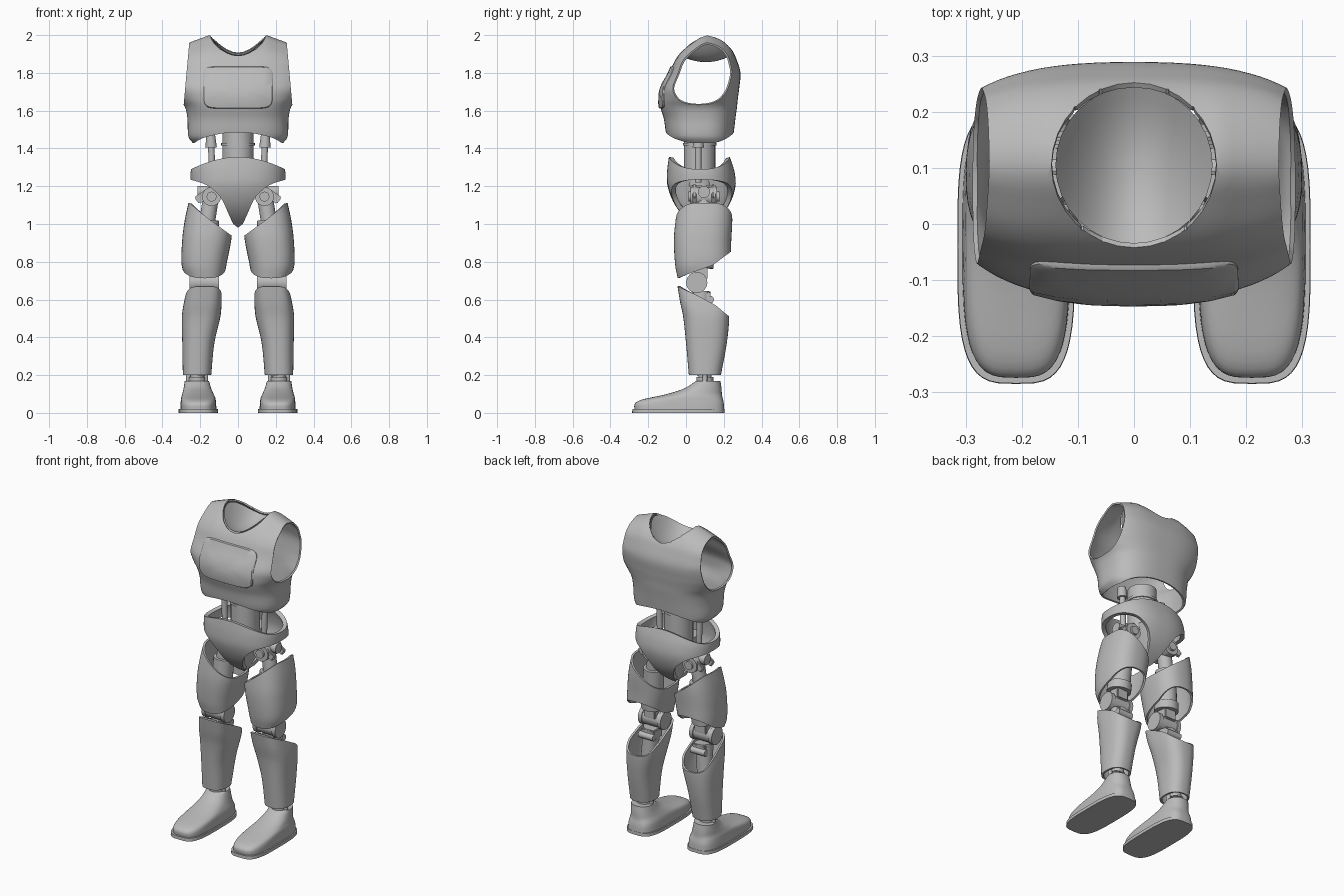
import bpy, bmesh, math
from mathutils import Vector, Matrix

cube = bpy.data.objects.get("Cube")
if cube:
    bpy.data.objects.remove(cube, do_unlink=True)

grey = bpy.data.materials.new("plain_grey")
grey.use_nodes = True
grey.diffuse_color = (0.5, 0.5, 0.5, 1)
grey.node_tree.nodes["Principled BSDF"].inputs["Base Color"].default_value = (0.5, 0.5, 0.5, 1)


def add(name, bm):
    mesh = bpy.data.meshes.new(name)
    bm.to_mesh(mesh)
    bm.free()
    mesh.materials.append(grey)
    ob = bpy.data.objects.new(name, mesh)
    bpy.context.collection.objects.link(ob)
    return ob


def thicken(ob, thick):
    mod = ob.modifiers.new("thickness", 'SOLIDIFY')
    mod.thickness, mod.offset = thick, -1


def finish(ob, angle=35):
    """Apply the modifiers, then smooth all but the sharp edges."""
    graph = bpy.context.evaluated_depsgraph_get()
    mesh = bpy.data.meshes.new_from_object(ob.evaluated_get(graph))
    ob.modifiers.clear()
    ob.data = mesh
    bpy.ops.object.select_all(action='DESELECT')
    ob.select_set(True)
    bpy.context.view_layer.objects.active = ob
    bpy.ops.object.shade_smooth_by_angle(angle=math.radians(angle))
    return ob


def sample(rows, z):
    """Cubic interpolation of section rows (z, x, y, half_x, half_y, squareness)."""
    z = min(max(z, rows[0][0]), rows[-1][0])
    i = next(k for k in range(len(rows) - 1) if z <= rows[k + 1][0])
    a, b = rows[i], rows[i + 1]
    before, after = rows[max(i - 1, 0)], rows[min(i + 2, len(rows) - 1)]
    h = b[0] - a[0]
    t = (z - a[0]) / h
    out = []
    for k in range(1, len(a)):
        ma = (b[k] - before[k]) / (b[0] - before[0]) * h
        mb = (after[k] - a[k]) / (after[0] - a[0]) * h
        out.append((2*t**3 - 3*t**2 + 1) * a[k] + (t**3 - 2*t**2 + t) * ma
                   + (3*t**2 - 2*t**3) * b[k] + (t**3 - t**2) * mb)
    return out


def section_point(rows, z, angle, side=1):
    x, y, hx, hy, n = sample(rows, z)
    c, s = math.cos(angle), math.sin(angle)
    return Vector((side * x + hx * math.copysign(abs(c) ** (2 / n), c),
                   y + hy * math.copysign(abs(s) ** (2 / n), s), z))


def shell(name, rows, top=None, bottom=None, side=1, thick=0.012, cols=48, steps=16,
          caps=False, adjust=None):
    """Loft sections upward, with the rims following top(x, y) and bottom(x, y)."""
    bm = bmesh.new()
    grid = []
    for i in range(cols):
        ang = math.tau * i / cols
        lo, hi = (section_point(rows, r[0], ang, side) for r in (rows[0], rows[-1]))
        zb = bottom(abs(lo.x), lo.y) if bottom else lo.z
        zt = top(abs(hi.x), hi.y) if top else hi.z
        col = []
        for j in range(steps + 1):
            p = section_point(rows, zb + (zt - zb) * j / steps, ang, side)
            col.append(bm.verts.new(adjust(p) if adjust else p))
        grid.append(col)
    for i in range(cols):
        a, b = grid[i], grid[(i + 1) % cols]
        for j in range(steps):
            bm.faces.new((a[j], b[j], b[j + 1], a[j + 1]))
    if caps:
        bm.faces.new([c[0] for c in reversed(grid)])
        if rows[-1][4] > 0:
            bm.faces.new([c[-1] for c in grid])
    bmesh.ops.remove_doubles(bm, verts=bm.verts, dist=0.0005)
    ob = add(name, bm)
    if thick:
        thicken(ob, thick)
    return ob


def rod(name, p, q, r, r2=None, sides=24):
    p, q = Vector(p), Vector(q)
    bm = bmesh.new()
    place = Matrix.Translation((p + q) / 2) @ (q - p).to_track_quat('Z', 'Y').to_matrix().to_4x4()
    bmesh.ops.create_cone(bm, cap_ends=True, segments=sides, radius1=r,
                          radius2=r if r2 is None else r2, depth=(q - p).length, matrix=place)
    return finish(add(name, bm))


def block(name, centre, size, tilt=0):
    bm = bmesh.new()
    place = Matrix.Translation(centre) @ Matrix.Rotation(tilt, 4, 'Y') @ Matrix.Diagonal((*size, 1))
    bmesh.ops.create_cube(bm, size=1, matrix=place)
    bmesh.ops.bevel(bm, geom=bm.edges[:], offset=0.006, segments=2, affect='EDGES')
    return finish(add(name, bm))


def blend(v, a, b, za, zb):
    return za + (zb - za) * min(max((v - a) / (b - a), 0), 1)


def disc(name, rings):
    """Surface from nested rings of points, closed at the innermost one."""
    bm = bmesh.new()
    loops = [[bm.verts.new(p) for p in ring] for ring in rings]
    bm.faces.new(loops[0])
    for a, b in zip(loops, loops[1:]):
        for i in range(len(a)):
            k = (i + 1) % len(a)
            bm.faces.new((a[i], b[i], b[k], a[k]))
    bmesh.ops.recalc_face_normals(bm, faces=bm.faces)
    return finish(add(name, bm))


# Torso: a closed body with a neck opening, hollowed and sliced flat at the arms
TORSO = [(1.43, 0, .085, .24, .16, 2.6), (1.46, 0, .075, .262, .175, 2.6),
         (1.56, 0, .072, .268, .19, 2.6), (1.62, 0, .067, .281, .203, 2.6),
         (1.66, 0, .068, .31, .206, 2.6), (1.72, 0, .076, .343, .206, 2.6),
         (1.8, 0, .1, .352, .188, 2.6), (1.87, 0, .106, .345, .162, 2.8),
         (1.92, 0, .114, .33, .13, 3.2), (1.968, 0, .121, .31, .075, 4),
         (1.99, 0, .115, .3, .034, 5), (2, 0, .112, .3, 0, 5)]
NECK_Y, NECK_R = .105, .147


def droop(p):
    fall = max(0, abs(p.x) - .15) / .11 * max(0, p.z - 1.8) / .2
    return Vector((p.x, p.y, p.z - .04 * fall))


torso = shell("torso", TORSO, steps=48, cols=96, thick=0, caps=True, adjust=droop,
              bottom=lambda x, y: 1.43 + .055 * max(0, 1 - (x / .23) ** 2))
neck = rod("neck_cutter", (0, NECK_Y, 1.7), (0, NECK_Y, 2.2), NECK_R, sides=32)
neck.hide_render = True
mod = torso.modifiers.new("neck_opening", 'BOOLEAN')
mod.operation, mod.object, mod.solver = 'DIFFERENCE', neck, 'EXACT'
finish(torso)
bpy.data.objects.remove(neck, do_unlink=True)


def unwanted(f):
    """True for faces left by the neck cutter and for the bottom cap."""
    c = f.calc_center_median()
    in_neck = c.z > 1.65 and math.hypot(c.x, c.y - NECK_Y) < NECK_R + .0005
    return in_neck or (c.z < 1.5 and f.normal.z < -.85)


bm = bmesh.new()
bm.from_mesh(torso.data)
bm.normal_update()
bmesh.ops.delete(bm, geom=[f for f in bm.faces if unwanted(f)], context='FACES')
for s in (1, -1):
    bmesh.ops.bisect_plane(bm, geom=bm.verts[:] + bm.edges[:] + bm.faces[:], clear_outer=True,
                           plane_co=(s * .258, 0, 1.96), plane_no=(s, 0, .09))
bm.to_mesh(torso.data)
bm.free()
thicken(torso, .01)
finish(torso)

# Shallow neck socket hanging from the neck opening
socket = []
for r in (.1, .25, .4, .55, .7, .85, 1):
    ring = []
    for i in range(32):
        a = math.tau * i / 32
        rim = 1.895 + .09 * math.cos(a) ** 2
        ring.append((.14 * r * math.cos(a), NECK_Y + .14 * r * math.sin(a), 1.857 + (rim - 1.857) * r * r))
    socket.append(ring)
disc("neck_socket", socket)

# Raised chest panel that follows the torso front
panel = []
for scale, lift in ((.25, .009), (.5, .009), (.75, .009), (.97, .009), (1, .004), (1, -.006)):
    ring = []
    for i in range(56):
        a = math.tau * i / 56
        c, s = math.cos(a), math.sin(a)
        x = .186 * scale * math.copysign(abs(c) ** .3, c)
        z = 1.723 + .112 * scale * math.copysign(abs(s) ** .3, s)
        _, yc, hx, hy, n = sample(TORSO, z)
        ring.append((x, yc - hy * (1 - (abs(x) / hx) ** n) ** (1 / n) - lift, z))
    panel.append(ring)
disc("chest_panel", panel)

# Waist column with a collar
rod("waist", (0, .072, 1.2), (0, .072, 1.5), .083, sides=32)
rod("waist_collar", (0, .072, 1.415), (0, .072, 1.43), .089, sides=32)

# Pelvis: a band whose front and back taper down to the crotch
PELVIS = [(.98, 0, .085, .25, .02, 2.4), (1.03, 0, .085, .25, .085, 2.4),
          (1.1, 0, .085, .25, .143, 2.4), (1.2, 0, .082, .25, .18, 2.4),
          (1.28, 0, .078, .25, .178, 2.4), (1.36, 0, .07, .235, .16, 2.4)]
EDGE = [(0, .98), (.025, 1), (.085, 1.13), (.13, 1.18), (.175, 1.21), (.25, 1.235)]
GUSSET = [(.99, 0, .085, .012, .02, 3), (1.1, 0, .085, .04, .125, 3), (1.24, 0, .08, .07, .16, 3)]
finish(shell("pelvis", PELVIS, thick=.025, cols=96,
             top=lambda x, y: 1.29 + .065 * max(0, 1 - (x / .235) ** 2),
             bottom=lambda x, y: sample(EDGE, x)[0]), 50)
finish(shell("pelvis_gusset", GUSSET, thick=0, caps=True, steps=8))

THIGH = [(.71, .175, .085, .1, .128, 2.5), (.78, .18, .088, .118, .145, 2.5),
         (.92, .165, .088, .13, .152, 2.5), (1.02, .155, .095, .127, .15, 2.5),
         (1.11, .145, .1, .118, .142, 2.5)]
SHIN = [(.2, .217, .1, .075, .085, 2.4), (.37, .21, .108, .085, .108, 2.5),
        (.51, .195, .107, .102, .122, 2.7), (.58, .187, .095, .1, .125, 3.2),
        (.67, .177, .08, .09, .125, 3.8)]
FOOT = [(.015, .21, -.035, .096, .238, 3.4), (.05, .21, -.035, .094, .235, 3.4),
        (.07, .21, -.02, .092, .216, 3.2), (.085, .211, .012, .089, .18, 2.8),
        (.1, .212, .045, .083, .145, 2.5), (.13, .215, .09, .073, .098, 2.3),
        (.17, .218, .118, .064, .064, 2.2)]
SOLE = [(0, .21, -.04, .105, .245, 3.5), (.02, .21, -.04, .104, .244, 3.5)]

for side, word in ((1, "left_"), (-1, "right_")):
    def tube(name, p, q, r, r2=None):
        rod(word + name, (side * p[0], *p[1:]), (side * q[0], *q[1:]), r, r2)

    def box(name, p, size, tilt=0):
        block(word + name, (side * p[0], *p[1:]), size, side * tilt)

    # Waist pistons
    tube("piston_rod", (.135, .065, 1.22), (.143, .065, 1.45), .017)
    tube("piston_sleeve", (.142, .065, 1.405), (.145, .065, 1.47), .03, .024)

    # Hip joint with its fork
    tube("hip_axle", (.07, .095, 1.17), (.215, .095, 1.17), .032)
    tube("hip_hub", (.14, .025, 1.145), (.14, .165, 1.145), .05)
    tube("hip_pin", (.14, .012, 1.145), (.14, .178, 1.145), .026)
    for y in (.045, .145):
        box("hip_fork", (.165, y, 1.16), (.13, .02, .045), .6)
    tube("hip_stem", (.145, .095, 1.13), (.165, .09, 1), .042)

    # Thigh armour around its core
    tube("thigh_core", (.16, .09, 1.02), (.175, .08, .78), .06)
    tube("thigh_cuff", (.174, .08, .82), (.176, .075, .77), .07)
    finish(shell(word + "thigh", THIGH, side=side,
                 top=lambda x, y: blend(x, .03, .255, .94, 1.11),
                 bottom=lambda x, y: blend(y, -.05, .13, .71, .78) + blend(y, .13, .22, 0, .08)), 50)

    # Knee hinge and links
    tube("knee_barrel", (.11, .057, .69), (.245, .057, .69), .05)
    for x in (.1, .232):
        tube("knee_cap", (x, .057, .69), (x + .024, .057, .69), .056)
    box("knee_upper_link", (.177, .08, .75), (.08, .07, .09))
    box("knee_lower_link", (.178, .085, .61), (.09, .09, .06))
    tube("calf_pin", (.13, .128, .6), (.23, .128, .6), .02)
    tube("shin_core", (.18, .08, .64), (.215, .1, .2), .05, .042)

    # Shin armour, cut low at the back
    finish(shell(word + "shin", SHIN, side=side,
                 top=lambda x, y: blend(y, -.045, .15, .67, .57) + blend(y, .15, .205, 0, -.06)), 50)

    # Ankle post with side rods
    tube("ankle", (.217, .1, .14), (.217, .1, .26), .034)
    tube("ankle_collar", (.217, .1, .17), (.217, .1, .19), .045)
    for x in (.172, .262):
        tube("ankle_rod", (x, .1, .14), (x, .1, .23), .013)

    # Foot on a flat sole
    finish(shell(word + "foot", FOOT, side=side, thick=0, caps=True, steps=24), 60)
    finish(shell(word + "sole", SOLE, side=side, thick=0, caps=True, steps=1))
